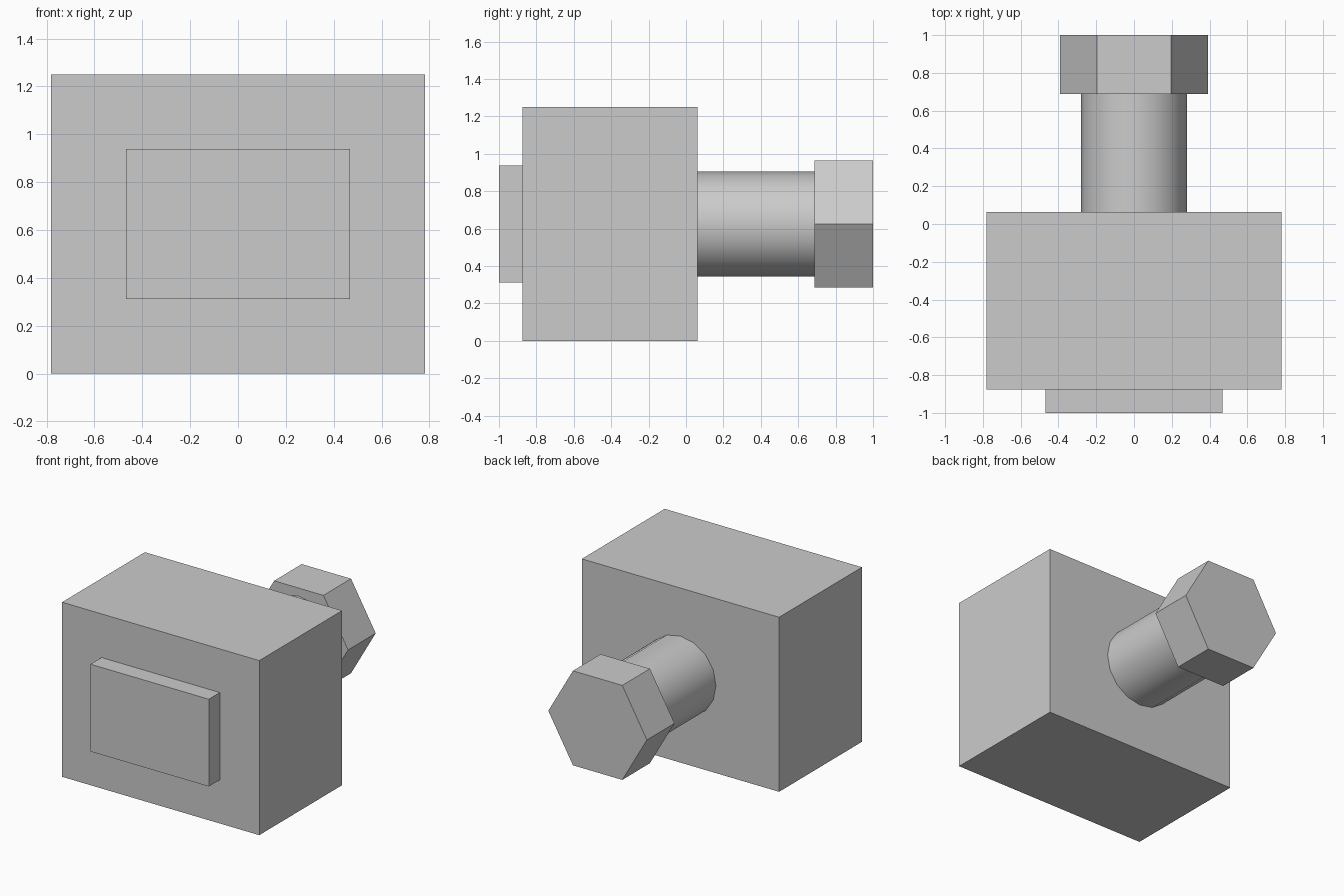
import bpy
import math

cube = bpy.data.objects.get("Cube")
if cube:
    bpy.data.objects.remove(cube, do_unlink=True)

# One plain grey for every part
grey = bpy.data.materials.new("light_grey")
grey.use_nodes = True
colour = (0.6, 0.6, 0.6, 1.0)
grey.diffuse_color = colour
grey.node_tree.nodes["Principled BSDF"].inputs["Base Color"].default_value = colour

MID_Z = 0.625


def finish(name):
    obj = bpy.context.object
    obj.name = name
    bpy.ops.object.transform_apply(location=False, rotation=True, scale=True)
    obj.data.materials.append(grey)
    return obj


def block(name, width, height, y0, y1):
    """Box centred on the model's axis, running from y0 to y1."""
    bpy.ops.mesh.primitive_cube_add(size=1, location=(0, (y0 + y1) / 2, MID_Z))
    bpy.context.object.scale = (width, y1 - y0, height)
    return finish(name)


def prism(name, sides, radius, y0, y1):
    """Regular prism along y with a corner on the x axis."""
    bpy.ops.mesh.primitive_cylinder_add(
        vertices=sides, radius=radius, depth=y1 - y0,
        location=(0, (y0 + y1) / 2, MID_Z))
    obj = bpy.context.object
    obj.data.transform(obj.matrix_basis.to_3x3().to_4x4())
    obj.rotation_euler = (math.pi / 2, math.pi / 2, 0)
    return finish(name)


# Main block with the raised plate on its front
block("body", 1.5625, 1.25, -0.875, 0.0625)
block("front_plate", 0.9375, 0.625, -1.0, -0.875)

# Round shaft and hexagonal head at the back
prism("shaft", 16, 0.28125, 0.0625, 0.6875)
bpy.ops.object.shade_smooth_by_angle(angle=math.radians(35))
prism("hex_head", 6, 0.390625, 0.6875, 1.0)
